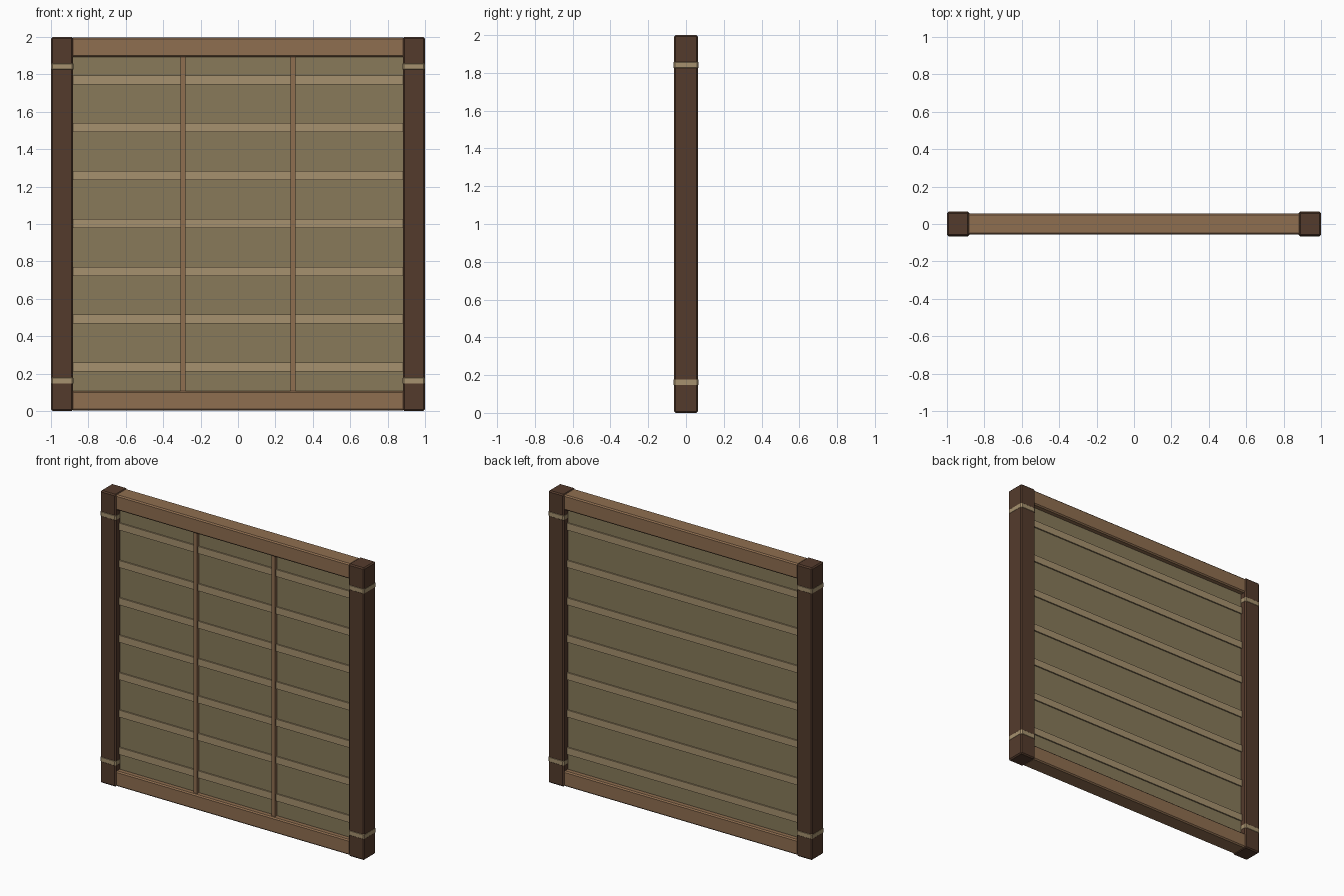
import bpy

if "Cube" in bpy.data.objects:
    bpy.data.objects.remove(bpy.data.objects["Cube"])


def material(name, rgb):
    mat = bpy.data.materials.new(name)
    # sRGB to linear
    mat.diffuse_color = [((c / 255 + 0.055) / 1.055) ** 2.4 for c in rgb] + [1]
    mat.use_nodes = True
    mat.node_tree.nodes["Principled BSDF"].inputs["Base Color"].default_value = mat.diffuse_color
    return mat


DARK = material("dark_wood", (84, 59, 44))
WOOD = material("rail_wood", (143, 110, 80))
PAPER = material("panel_weave", (136, 122, 90))
STRAW = material("straw", (166, 145, 110))


def box(name, x, y, z, mat, bevel=0):
    """Box spanning the (min, max) ranges on each axis."""
    bpy.ops.mesh.primitive_cube_add(
        size=1, location=[(a + b) / 2 for a, b in (x, y, z)])
    ob = bpy.context.object
    ob.name = name
    ob.scale = [b - a for a, b in (x, y, z)]
    bpy.ops.object.transform_apply(location=False, rotation=False, scale=True)
    ob.data.materials.append(mat)
    if bevel:
        mod = ob.modifiers.new("bevel", 'BEVEL')
        mod.width = bevel
        mod.segments = 1
    return ob


# Corner posts with their straw bindings
for side, cx in (("left", -0.94), ("right", 0.94)):
    box(f"{side}_post", (cx - 0.059, cx + 0.059), (-0.064, 0.064), (0, 2), DARK, 0.008)
    for level, z in (("lower", 0.162), ("upper", 1.842)):
        box(f"{side}_{level}_binding", (cx - 0.06, cx + 0.06), (-0.066, 0.066),
            (z - 0.022, z + 0.022), STRAW, 0.008)

# Top and bottom rails
for name, z in (("bottom_rail", (0.003, 0.107)), ("top_rail", (1.893, 1.997))):
    box(name, (-0.89, 0.89), (-0.057, 0.057), z, WOOD, 0.008)

# Recessed panel
box("panel", (-0.89, 0.89), (-0.02, 0.02), (0.09, 1.91), PAPER)

# Horizontal strips showing on both faces
for i in range(7):
    z = 0.235 + i * 0.256
    box(f"horizontal_strip_{i + 1}", (-0.885, 0.885), (-0.029, 0.029),
        (z - 0.024, z + 0.024), STRAW)

# Thin vertical battens on the front only
for side, x in (("left", -0.295), ("right", 0.295)):
    box(f"{side}_batten", (x - 0.0135, x + 0.0135), (-0.04, -0.015), (0.1, 1.9), WOOD)
